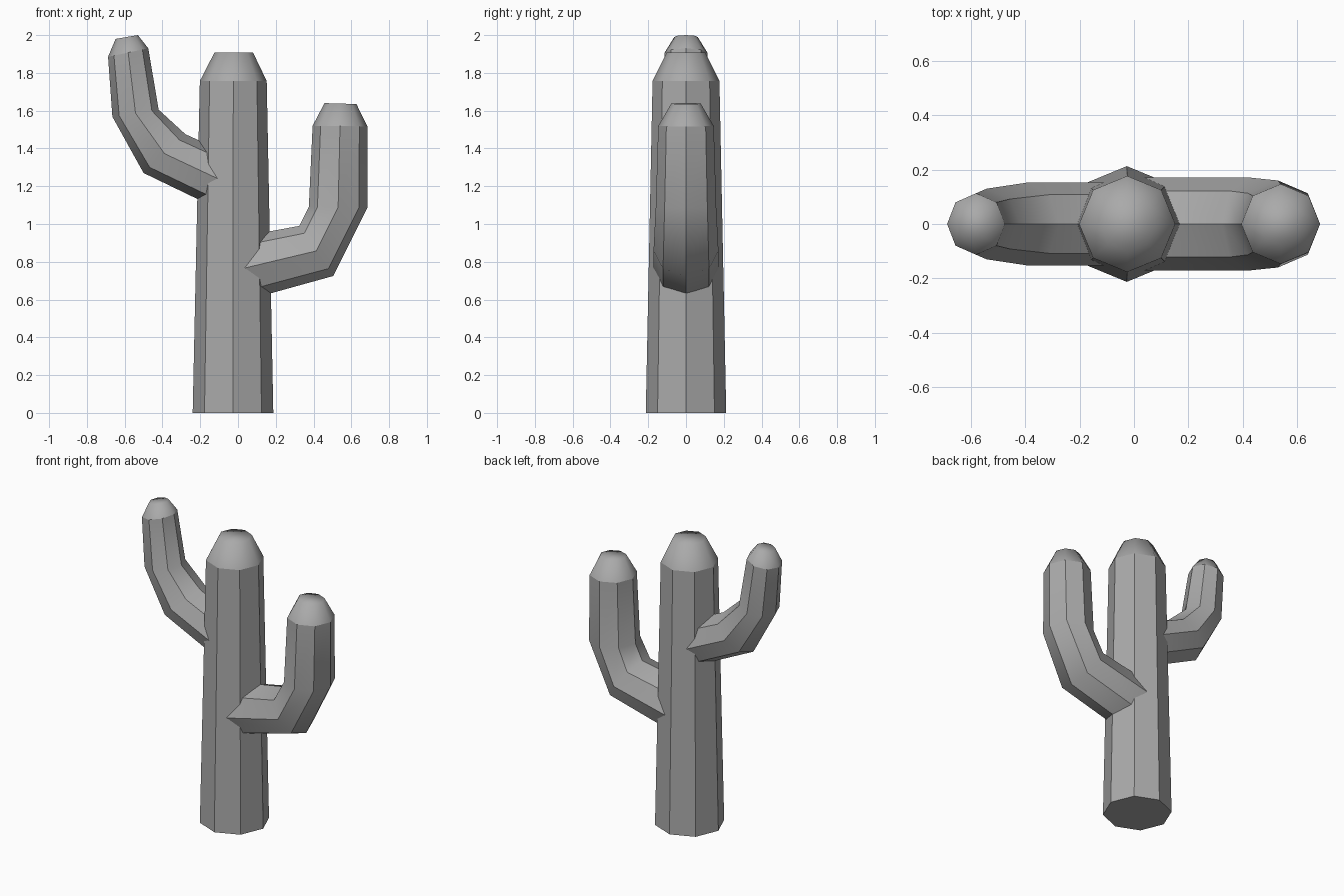
import bpy, bmesh
from math import cos, sin, pi
from mathutils import Vector

if "Cube" in bpy.data.objects:
    bpy.data.objects.remove(bpy.data.objects["Cube"], do_unlink=True)

SIDES = 8

grey = bpy.data.materials.new("plain_grey")
grey.use_nodes = True
GREY = (0.4, 0.4, 0.4, 1)
grey.diffuse_color = GREY
grey.node_tree.nodes["Principled BSDF"].inputs["Base Color"].default_value = GREY


def stem(name, rings):
    """Loft eight-sided rings, each given as (outer x, z), (inner x, z), depth radius.
    The last section is a smooth, blunt tip."""
    bm = bmesh.new()
    loops = []
    for outer, inner, depth in rings:
        a, b = Vector((outer[0], 0, outer[1])), Vector((inner[0], 0, inner[1]))
        mid, half = (a + b) / 2, (a - b) / 2
        loops.append([bm.verts.new(mid + half * cos(2 * pi * i / SIDES)
                                   + Vector((0, depth * sin(2 * pi * i / SIDES), 0)))
                      for i in range(SIDES)])
    for low, high in zip(loops, loops[1:]):
        for i in range(SIDES):
            j = (i + 1) % SIDES
            bm.faces.new((low[i], low[j], high[j], high[i]))
    bottom = bm.faces.new(loops[0])
    bm.faces.new(loops[-1])
    bmesh.ops.recalc_face_normals(bm, faces=bm.faces)
    for f in bm.faces:
        f.smooth = True
    # Crisp ribs along the stem, around the base and where the tip begins
    sharp = list(bottom.edges)
    for low, high in zip(loops[:-2], loops[1:-1]):
        sharp += [bm.edges.get(pair) for pair in zip(low, high)]
    tip = loops[-2]
    sharp += [bm.edges.get((tip[i], tip[i - 1])) for i in range(SIDES)]
    for e in sharp:
        e.smooth = False
    mesh = bpy.data.meshes.new(name)
    bm.to_mesh(mesh)
    bm.free()
    mesh.materials.append(grey)
    obj = bpy.data.objects.new(name, mesh)
    bpy.context.collection.objects.link(obj)
    return obj


# Tapered trunk
stem("trunk", [
    ((0.187, 0), (-0.24, 0), 0.213),
    ((0.152, 1.757), (-0.202, 1.757), 0.177),
    ((0.08, 1.907), (-0.125, 1.907), 0.103),
])

# Lower, thicker arm
stem("left_arm", [
    ((0.0, 0.585), (-0.03, 0.925), 0.172),
    ((0.505, 0.725), (0.325, 0.99), 0.172),
    ((0.685, 1.085), (0.375, 1.09), 0.16),
    ((0.685, 1.517), (0.395, 1.52), 0.147),
    ((0.627, 1.635), (0.458, 1.64), 0.078),
])

# Higher, thinner arm
stem("right_arm", [
    ((-0.1, 1.077), (0.0, 1.35), 0.153),
    ((-0.5, 1.27), (-0.278, 1.475), 0.153),
    ((-0.665, 1.568), (-0.42, 1.605), 0.13),
    ((-0.688, 1.885), (-0.475, 1.93), 0.113),
    ((-0.648, 1.98), (-0.53, 2.0), 0.062),
])
